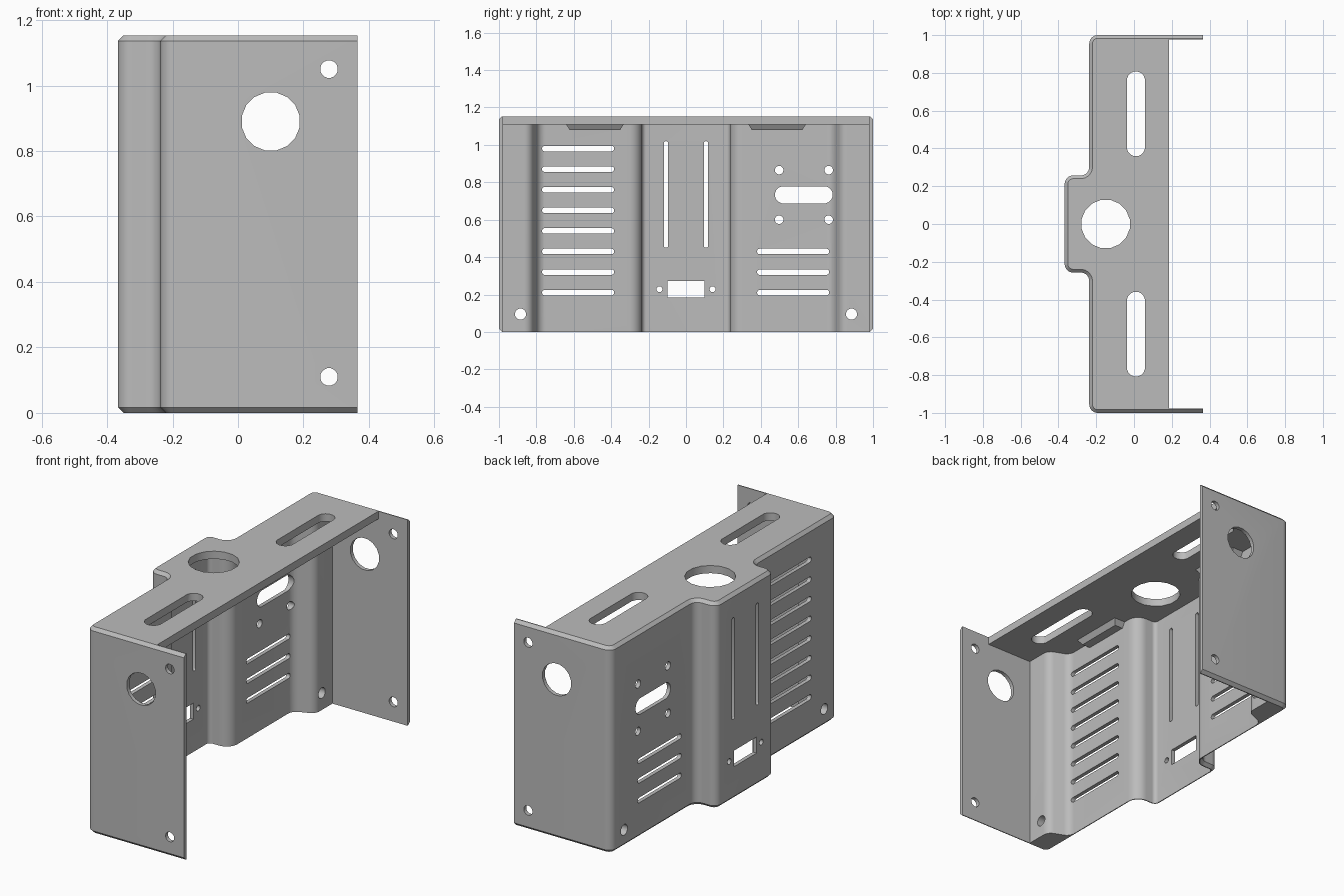
import bpy, bmesh, math
from mathutils import Vector

cube = bpy.data.objects.get("Cube")
if cube:
    bpy.data.objects.remove(cube, do_unlink=True)

H, T, CH = 1.153, 0.022, 0.017     # height, sheet thickness, edge chamfer
PLATE_Z = 1.11                     # underside of the top plate

grey = bpy.data.materials.new("sheet_grey")
grey.use_nodes = True
colour = (0.5, 0.5, 0.5, 1)
grey.diffuse_color = colour
grey.node_tree.nodes["Principled BSDF"].inputs["Base Color"].default_value = colour


def rounded(corners, seg=8):
    """Polyline of (x, y, radius) corners with each corner filleted."""
    pts = []
    for i, (x, y, r) in enumerate(corners):
        p = Vector((x, y))
        if r <= 0:
            pts.append(p)
            continue
        a = (Vector(corners[i - 1][:2]) - p).normalized()
        b = (Vector(corners[i + 1][:2]) - p).normalized()
        half = a.angle(b) / 2
        centre = p + (a + b).normalized() * (r / math.sin(half))
        start = p + a * (r / math.tan(half)) - centre
        end = p + b * (r / math.tan(half)) - centre
        sweep = start.angle_signed(end)
        for k in range(seg + 1):
            t = -sweep * k / seg
            c, s = math.cos(t), math.sin(t)
            pts.append(centre + Vector((c * start.x - s * start.y, s * start.x + c * start.y)))
    return pts


def mirrored(half):
    return rounded(half + [(x, -y, r) for x, y, r in reversed(half)])


def outer(d):
    """Outer plan of the cover, moved inward by d."""
    return mirrored([(0.365, 1 - d, 0), (-0.237 + d, 1 - d, 0.045 - d),
                     (-0.237 + d, 0.257 - d, 0.045 + d), (-0.367 + d, 0.257 - d, 0.045 - d)])


def inner():
    """Hollow plan, leaving thick corner posts beside the end walls."""
    w = -0.237 + T
    return mirrored([(0.5, 1 - T, 0), (-0.1, 1 - T, 0), (-0.1, 0.83, 0.05), (w, 0.785, 0.05),
                     (w, 0.257 - T, 0.045 + T), (-0.367 + T, 0.257 - T, 0.045 - T)])


def loft(bm, rings):
    """Closed solid through rings of 3D points."""
    rows = [[bm.verts.new(p) for p in ring] for ring in rings]
    n = len(rows[0])
    for lo, hi in zip(rows, rows[1:]):
        for i in range(n):
            bm.faces.new((lo[i], lo[(i + 1) % n], hi[(i + 1) % n], hi[i]))
    bm.faces.new(rows[0][::-1])
    bm.faces.new(rows[-1])


def finish(bm, name):
    bmesh.ops.recalc_face_normals(bm, faces=bm.faces)
    mesh = bpy.data.meshes.new(name)
    bm.to_mesh(mesh)
    bm.free()
    mesh.materials.append(grey)
    ob = bpy.data.objects.new(name, mesh)
    bpy.context.collection.objects.link(ob)
    return ob


def solid(name, levels):
    bm = bmesh.new()
    loft(bm, [[(p.x, p.y, z) for p in plan] for plan, z in levels])
    return finish(bm, name)


def rect(x0, x1, y0, y1):
    return [Vector(c) for c in ((x0, y0), (x1, y0), (x1, y1), (x0, y1))]


def stadium(u, v, r, du=0, dv=0, n=16):
    """Circle stretched by half lengths du, dv into a round-ended slot."""
    pts = []
    for k in range(n):
        a = 2 * math.pi * (k + 0.5) / n
        c, s = math.cos(a), math.sin(a)
        pts.append((u + r * c + math.copysign(du, c), v + r * s + math.copysign(dv, s)))
    if not du and not dv:
        return pts
    return pts


AXES = {"x": lambda u, v, w: (w, u, v), "y": lambda u, v, w: (u, w, v), "z": lambda u, v, w: (u, v, w)}


def punch(bm, axis, outline, lo, hi):
    loft(bm, [[AXES[axis](u, v, w) for u, v in outline] for w in (lo, hi)])


def cut(body, cutter):
    mod = body.modifiers.new("cut", "BOOLEAN")
    mod.operation, mod.solver, mod.object = "DIFFERENCE", "EXACT", cutter
    bpy.context.view_layer.objects.active = body
    bpy.ops.object.modifier_apply(modifier=mod.name)
    bpy.data.objects.remove(cutter, do_unlink=True)


# Folded cover: chamfered solid, hollowed, top plate trimmed back
cover = solid("cover", [(outer(CH), 0), (outer(0), CH), (outer(0), H - CH), (outer(CH), H)])
cut(cover, solid("hollow", [(inner(), -0.2), (inner(), PLATE_Z)]))
trim = rect(0.185, 0.6, T - 1, 1 - T)
cut(cover, solid("plate_trim", [(trim, 1.0), (trim, 1.4)]))

holes = bmesh.new()
# End wall holes, through both walls
for x, z, r in ((0.278, 1.05, 0.027), (0.278, 0.11, 0.027), (0.1, 0.89, 0.09)):
    punch(holes, "y", stadium(x, z, r), -1.2, 1.2)


def back(outline):
    punch(holes, "x", outline, -0.6, -0.05)


# Vent slots in the back wall
for i in range(8):
    z = 0.21 + 0.11 * i
    back(stadium(-0.577, z, 0.015, du=0.178))
    if i < 3:
        back(stadium(0.573, z, 0.015, du=0.178))
# Connector slot with its four screw holes
back(stadium(0.63, 0.733, 0.046, du=0.109))
for y in (0.498, 0.763):
    for z in (0.6, 0.865):
        back(stadium(y, z, 0.023))
# Central panel: socket, its screws and tall slots; corner mounting holes
back([(-0.1, 0.183), (0.098, 0.183), (0.098, 0.273), (-0.1, 0.273)])
for s in (-1, 1):
    back(stadium(s * 0.142, 0.228, 0.016))
    back(stadium(s * 0.107, 0.735, 0.012, dv=0.273))
    back(stadium(s * 0.885, 0.095, 0.03))
    # Top plate slots
    punch(holes, "z", stadium(0.01, s * 0.583, 0.048, dv=0.177), 1.06, 1.3)
punch(holes, "z", stadium(-0.15, 0, 0.13), 1.06, 1.3)
cut(cover, finish(holes, "hole_punches"))

# Small tapered ribs under the top plate against the back wall
ribs = []
for s, side in ((-1, "front"), (1, "rear")):
    y = s * 0.487
    ribs.append(solid(side + "_rib", [(rect(-0.225, -0.165, y - 0.135, y + 0.135), 1.08),
                                      (rect(-0.225, -0.14, y - 0.16, y + 0.16), PLATE_Z + 0.01)]))

for ob in [cover] + ribs:
    bpy.ops.object.select_all(action="DESELECT")
    ob.select_set(True)
    bpy.context.view_layer.objects.active = ob
    bpy.ops.object.shade_smooth_by_angle(angle=math.radians(30))
